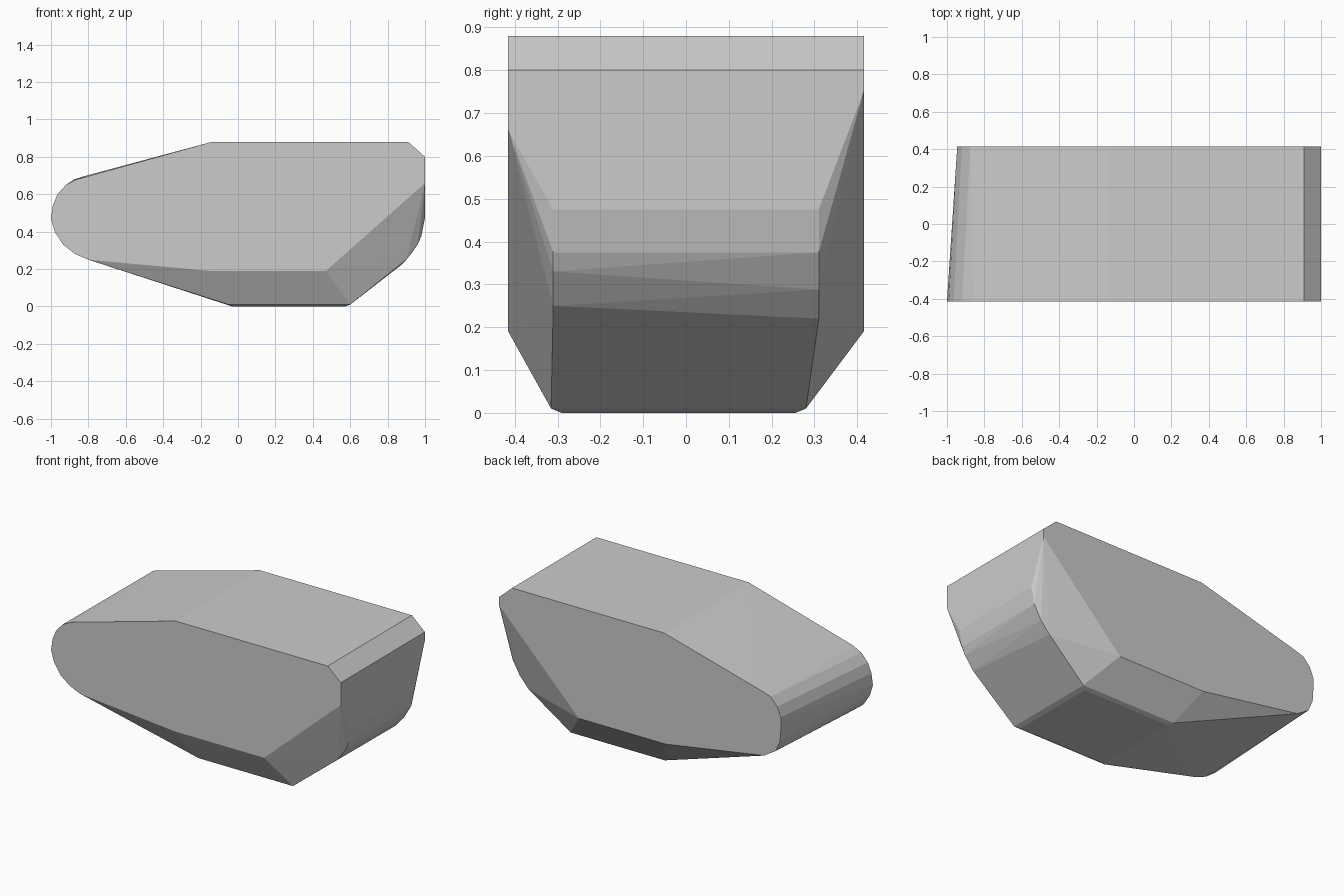
import bpy, bmesh, math

if "Cube" in bpy.data.objects:
    bpy.data.objects.remove(bpy.data.objects["Cube"])

# Side outlines as (x, z): long flat flanks with a rounded left nose
front_flank = [(-1, .47), (-.99, .54), (-.965, .6), (-.92, .65), (-.86, .68), (-.14, .88), (.91, .88),
               (1, .8), (1, .66), (.47, .19), (-.15, .19), (-.8, .25), (-.87, .28),
               (-.935, .33), (-.98, .4)]
back_flank = [(-.945, .49), (-.945, .57), (-.92, .63), (-.875, .68), (-.81, .7),
              (-.14, .88), (.91, .88), (1, .8), (1, .75), (.45, .19), (-.15, .19),
              (-.83, .3), (-.91, .35), (-.94, .42)]
# Rounded right end, narrower than the flanks
front_end = [(1, .475), (.98, .375), (.96, .33), (.9, .25)]
back_end = [(1, .475), (.98, .375), (.93, .288), (.87, .22)]
# Flat underside with a tiny bevel
underside = [(-.05, -.315, .01), (.6, -.315, .01), (-.05, .28, .01), (.6, .28, .01),
             (-.03, -.29, 0), (.57, -.29, 0), (-.03, .255, 0), (.57, .255, 0)]

points = list(underside)
for outline, y in ((front_flank, -.415), (back_flank, .415),
                   (front_end, -.31), (back_end, .31)):
    points += [(x, y, z) for x, z in outline]

# Faceted block: wrap all outlines in one convex skin
bm = bmesh.new()
for p in points:
    bm.verts.new(p)
hull = bmesh.ops.convex_hull(bm, input=bm.verts[:])
loose = [v for v in bm.verts if not v.link_faces]
bmesh.ops.delete(bm, geom=loose, context='VERTS')
bmesh.ops.dissolve_limit(bm, angle_limit=math.radians(.5),
                         verts=bm.verts[:], edges=bm.edges[:])
bmesh.ops.recalc_face_normals(bm, faces=bm.faces[:])
mesh = bpy.data.meshes.new("stone_block")
bm.to_mesh(mesh)
bm.free()

grey = bpy.data.materials.new("stone grey")
grey.diffuse_color = (.6, .6, .6, 1)
grey.use_nodes = True
grey.node_tree.nodes["Principled BSDF"].inputs["Base Color"].default_value = grey.diffuse_color
mesh.materials.append(grey)
block = bpy.data.objects.new("stone_block", mesh)
bpy.context.collection.objects.link(block)
